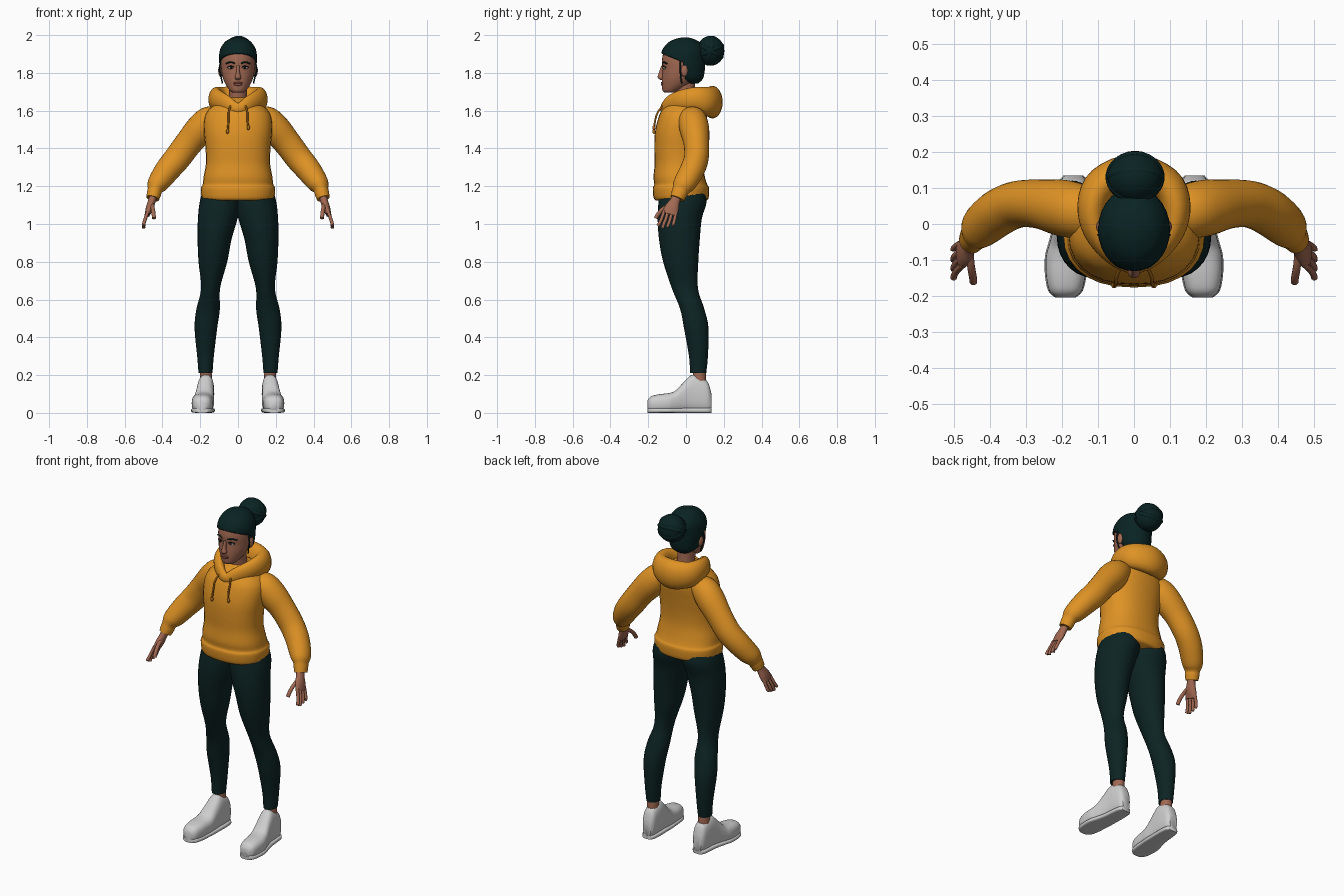
import bpy, bmesh, math
from mathutils import Vector

cube = bpy.data.objects.get("Cube")
if cube:
    bpy.data.objects.remove(cube, do_unlink=True)

X, Y, Z = Vector((1, 0, 0)), Vector((0, 1, 0)), Vector((0, 0, 1))


def material(name, *color):
    mat = bpy.data.materials.new(name)
    mat.use_nodes = True
    mat.diffuse_color = (*color, 1)
    shader = mat.node_tree.nodes["Principled BSDF"]
    shader.inputs["Base Color"].default_value = (*color, 1)
    shader.inputs["Roughness"].default_value = 0.8
    return mat


orange = material("orange cloth", .74, .29, .018)
cord_color = material("dark orange cord", .45, .16, .01)
teal = material("dark teal leggings", .004, .017, .017)
hair_color = material("dark teal hair", .003, .017, .017)
skin = material("brown skin", .36, .14, .085)
lip_color = material("lip", .28, .085, .06)
white = material("light grey shoe", .62, .62, .62)
eye_white = material("eye white", .5, .48, .45)
black = material("iris", .01, .008, .006)


def finish(name, bm, mat, mirror=False):
    """Turn a bmesh into a smooth shaded object."""
    bmesh.ops.recalc_face_normals(bm, faces=bm.faces)
    mesh = bpy.data.meshes.new(name)
    bm.to_mesh(mesh)
    bm.free()
    mesh.materials.append(mat)
    mesh.shade_smooth()
    mesh.set_sharp_from_angle(angle=math.radians(50))
    obj = bpy.data.objects.new(name, mesh)
    bpy.context.collection.objects.link(obj)
    if mirror:
        obj.modifiers.new("Mirror", 'MIRROR')
    return obj


def smooth_rows(rows, closed, steps):
    """Catmull-Rom interpolation of the section rows."""
    pts = [Vector(r) for r in rows]
    n = len(pts)

    def at(i):
        return pts[i % n] if closed else pts[min(max(i, 0), n - 1)]
    out = []
    for i in range(n if closed else n - 1):
        a, b, c, d = at(i - 1), at(i), at(i + 1), at(i + 2)
        for s in range(steps):
            t = s / steps
            out.append(b + (c - a) * (t / 2) + (a * 2 - b * 5 + c * 4 - d) * (t * t / 2)
                       + (b * 3 - a - c * 3 + d) * (t ** 3 / 2))
    return out if closed else out + [pts[-1]]


def loft(rows, ref, axis=None, power=2, closed=False, sides=28, steps=4):
    """Sections (x, y, z, half width, half depth) joined along a path."""
    rows = smooth_rows(rows, closed, steps)
    bm = bmesh.new()
    rings = []
    n = len(rows)
    for i, row in enumerate(rows):
        after = rows[(i + 1) % n] if closed else rows[min(i + 1, n - 1)]
        before = rows[i - 1] if closed else rows[max(i - 1, 0)]
        tangent = axis or Vector((after - before)[:3]).normalized()
        u = tangent.cross(ref).normalized()
        v = u.cross(tangent)
        ring = []
        for k in range(sides):
            c, s = math.cos(math.tau * k / sides), math.sin(math.tau * k / sides)
            c = math.copysign(abs(c) ** (2 / power), c)
            s = math.copysign(abs(s) ** (2 / power), s)
            ring.append(bm.verts.new(Vector(row[:3]) + u * c * row[3] + v * s * row[4]))
        rings.append(ring)
    for i in range(n if closed else n - 1):
        a, b = rings[i], rings[(i + 1) % n]
        for k in range(sides):
            j = (k + 1) % sides
            bm.faces.new((a[k], a[j], b[j], b[k]))
    if not closed:
        bm.faces.new(rings[0])
        bm.faces.new(rings[-1])
    return bm


def bands(rows):
    """Central horizontal sections from (z, half width, front y, back y)."""
    return [(0, (f + b) / 2, z, w, (b - f) / 2) for z, w, f, b in rows]


def tube(name, path, radius, mat, mirror=False, ref=Y):
    rows = [(*p, radius, radius) for p in path]
    return finish(name, loft(rows, ref, sides=10), mat, mirror)


def ellipsoid(name, center, radii, mat, mirror=False):
    bm = bmesh.new()
    bmesh.ops.create_uvsphere(bm, u_segments=24, v_segments=16, radius=1)
    bmesh.ops.scale(bm, vec=radii, verts=bm.verts)
    bmesh.ops.translate(bm, vec=center, verts=bm.verts)
    return finish(name, bm, mat, mirror)


# Hoodie body with hem band
body = bands([(1.125, .18, -.16, .11), (1.14, .193, -.172, .12), (1.19, .196, -.176, .122),
              (1.21, .187, -.168, .112), (1.25, .182, -.172, .1), (1.32, .17, -.166, .088),
              (1.4, .172, -.168, .09), (1.48, .18, -.165, .1), (1.55, .18, -.15, .11),
              (1.6, .16, -.13, .11), (1.65, .1, -.09, .1), (1.67, .06, -.05, .07)])
finish("hoodie_body", loft(body, Y, Z, 2.3), orange)

# Sleeves with puffed ends and cuffs
sleeve = [(.1, .03, 1.57, .05, .06), (.15, .035, 1.55, .075, .075), (.2, .045, 1.5, .08, .078),
          (.26, .055, 1.43, .073, .068), (.32, .055, 1.35, .071, .065),
          (.37, .035, 1.29, .067, .065), (.41, .005, 1.235, .06, .062),
          (.43, -.015, 1.205, .052, .056), (.44, -.028, 1.18, .039, .045),
          (.445, -.036, 1.16, .038, .042), (.452, -.046, 1.135, .034, .038)]
finish("sleeves", loft(sleeve, Y), orange, True)

# Hood lying around the neck
half = [(0, -.115, 1.61, .022, .03), (.06, -.085, 1.635, .026, .045),
        (.105, -.02, 1.655, .035, .055), (.115, .05, 1.66, .042, .065),
        (.085, .11, 1.65, .05, .076), (0, .14, 1.645, .054, .086)]
other = [(-r[0], *r[1:]) for r in half[-2:0:-1]]
finish("hood", loft(half + other, Z, closed=True), orange)

# Drawstrings with knots
for side, end in ((-1, 1.49), (1, 1.51)):
    tube("drawstring", [(side * .04, -.125, 1.625), (side * .05, -.15, 1.59),
                        (side * .05, -.163, 1.55), (side * .055, -.17, end)], .005, cord_color)
    ellipsoid("drawstring_knot", (side * .055, -.17, end), (.008, .008, .013), cord_color)

# Leggings
leg = [(.088, -.02, 1.2, .09, .11), (.094, -.018, 1.12, .108, .127),
       (.107, -.033, 1.03, .105, .117), (.124, -.035, .92, .09, .108),
       (.133, -.028, .8, .076, .093), (.145, -.006, .66, .05, .069),
       (.158, .033, .55, .062, .064), (.17, .054, .45, .06, .065),
       (.172, .066, .3, .044, .05), (.172, .064, .21, .037, .043)]
finish("leggings", loft(leg, Y, Z), teal, True)

# Ankles
finish("ankles", loft([(.17, .07, .25, .03, .033), (.17, .072, .13, .033, .036)], Y, Z), skin, True)

# Shoes and soles
shoe = [(.19, -.204, .04, .025, .025), (.19, -.185, .046, .045, .042),
        (.189, -.14, .05, .055, .049), (.187, -.09, .053, .057, .052),
        (.181, -.055, .06, .054, .059), (.175, -.01, .083, .048, .082),
        (.171, .03, .101, .045, .1), (.169, .075, .097, .043, .096),
        (.168, .115, .083, .038, .081), (.168, .134, .06, .025, .045)]
finish("shoes", loft(shoe, Z, Y, 2.6), white, True)
sole = [(x, y, .013, w + .003, .013) for x, y, z, w, h in shoe]
finish("soles", loft(sole, Z, Y, 4), white, True)

# Hands: palm, four fingers and thumb
palm = [(.44, -.035, 1.18, .02, .024), (.455, -.057, 1.125, .02, .026),
        (.468, -.075, 1.085, .02, .038), (.48, -.088, 1.05, .014, .04)]
finish("palms", loft(palm, Y), skin, True)
for i in range(4):
    o = (i - 1.5) * .021
    drop = .012 * abs(i - 1.3)
    tube("finger", [(.476, -.084 + o, 1.07), (.49, -.094 + o * 1.1, 1.03),
                    (.499, -.105 + o * 1.2, 1.0), (.5, -.112 + o * 1.2, .975 + drop)],
         .009, skin, True)
tube("thumb", [(.456, -.07, 1.11), (.452, -.115, 1.085), (.447, -.145, 1.055),
               (.445, -.16, 1.03)], .011, skin, True, X)

# Neck and head
finish("neck", loft([(0, .015, 1.58, .06, .06), (0, 0, 1.67, .048, .052),
                     (0, -.01, 1.76, .05, .056)], Y, Z), skin)
head = bands([(1.695, .025, -.11, -.05), (1.705, .042, -.124, -.03), (1.74, .066, -.128, .03),
              (1.78, .082, -.127, .06), (1.82, .089, -.124, .08), (1.87, .09, -.127, .085),
              (1.93, .08, -.11, .075), (1.97, .04, -.06, .04)])
finish("head", loft(head, Y, Z), skin)

# Face
nose = [(0, -.12, 1.84, .008, .01), (0, -.13, 1.8, .01, .014),
        (0, -.134, 1.776, .017, .016), (0, -.126, 1.762, .01, .008)]
finish("nose", loft(nose, Y, Z), skin)
ellipsoid("upper_lip", (0, -.124, 1.747), (.024, .009, .006), lip_color)
ellipsoid("lower_lip", (0, -.124, 1.738), (.021, .009, .007), lip_color)
ellipsoid("eyes", (.036, -.112, 1.827), (.017, .01, .008), eye_white, True)
ellipsoid("irises", (.036, -.119, 1.827), (.007, .005, .007), black, True)
tube("eyelids", [(.018, -.119, 1.828), (.036, -.121, 1.836), (.055, -.108, 1.829)],
     .003, black, True, Z)
tube("eyebrows", [(.016, -.124, 1.85), (.04, -.118, 1.857), (.064, -.1, 1.849)],
     .004, hair_color, True, Z)
ellipsoid("ears", (.092, -.008, 1.812), (.013, .018, .032), skin, True)

# Hair cap, cut open around the face
cap = bands([(1.745, .045, 0, .065), (1.77, .078, -.06, .09), (1.82, .095, -.12, .1),
             (1.87, .1, -.133, .102), (1.92, .096, -.126, .1), (1.96, .073, -.095, .075),
             (1.98, .045, -.055, .04), (1.987, .015, -.025, .015)])
bm = loft(cap, Y, Z)
line_point, line_normal = Vector((0, -.125, 1.9)), Vector((0, .4, 1)).normalized()
side_point, side_normal = Vector((0, -.012, 1.82)), Vector((0, 1, .15)).normalized()
for point, normal in ((line_point, line_normal), (side_point, side_normal)):
    bmesh.ops.bisect_plane(bm, geom=bm.verts[:] + bm.edges[:] + bm.faces[:],
                           plane_co=point, plane_no=normal)
face_opening = [f for f in bm.faces
                if (f.calc_center_median() - line_point).dot(line_normal) < 0
                and (f.calc_center_median() - side_point).dot(side_normal) < 0]
bmesh.ops.delete(bm, geom=face_opening, context='FACES')
hair = finish("hair_cap", bm, hair_color)
shell = hair.modifiers.new("Thickness", 'SOLIDIFY')
shell.thickness = .012

# Bun with wrapped strands, and loose strands by the ears
ellipsoid("hair_bun", (.003, .13, 1.917), (.078, .073, .079), hair_color)
for tilt in (-.5, .4, 1.3):
    wrap = []
    for k in range(12):
        a = math.tau * k / 12
        lift = math.sin(a)
        wrap.append((.003 + .068 * math.cos(a), .13 + .063 * lift * math.cos(tilt),
                     1.917 + .066 * lift * math.sin(tilt), .014, .014))
    finish("bun_strand", loft(wrap, Vector((0, -math.sin(tilt), math.cos(tilt))),
                              closed=True, sides=12), hair_color)
tube("loose_strands", [(.09, -.03, 1.87), (.098, -.03, 1.82), (.09, -.028, 1.78),
                       (.082, -.022, 1.745)], .004, hair_color, True)
